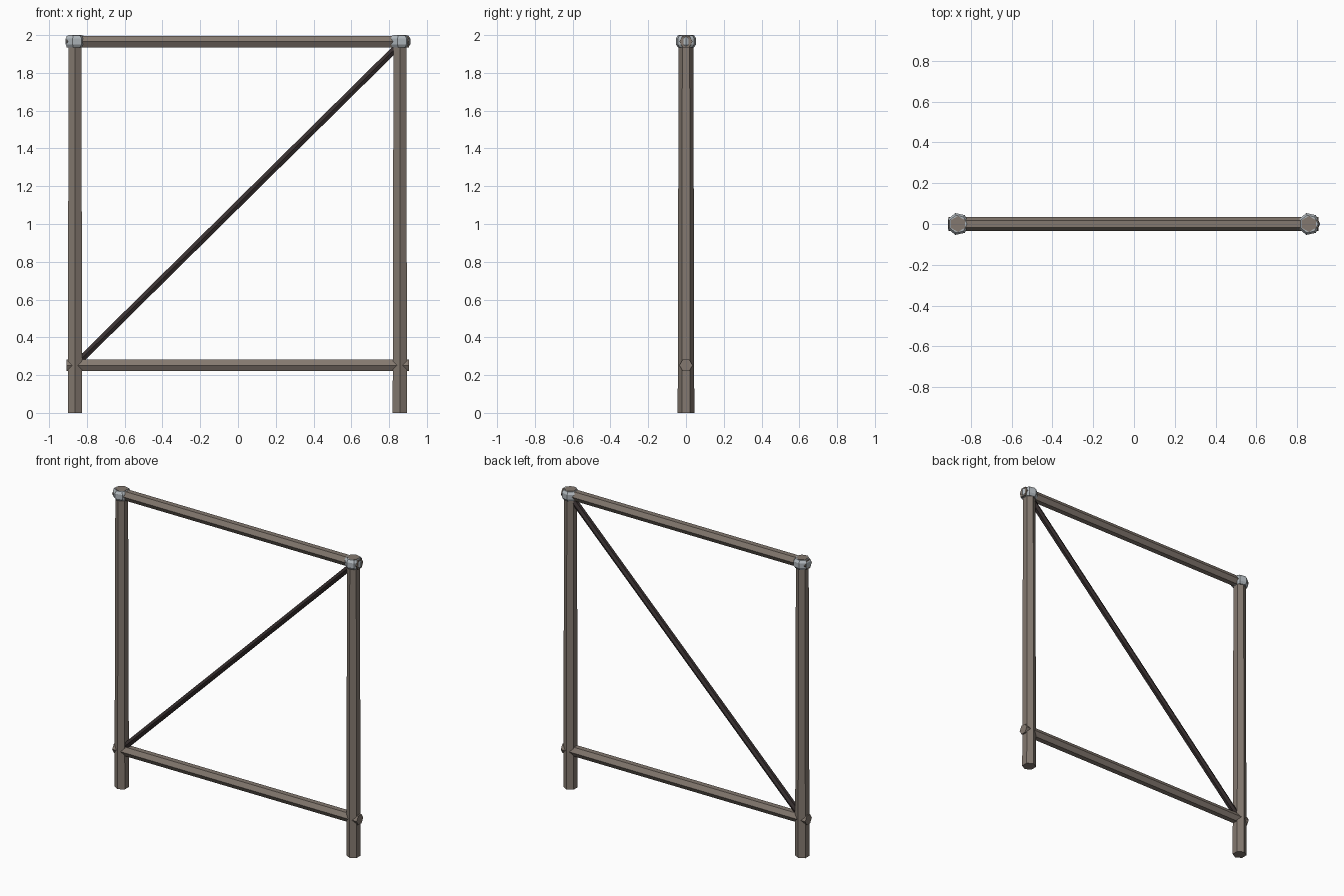
import bpy
import bmesh
import math
from mathutils import Vector

cube = bpy.data.objects.get("Cube")
if cube:
    bpy.data.objects.remove(cube, do_unlink=True)


def material(name, colour):
    mat = bpy.data.materials.new(name)
    mat.use_nodes = True
    mat.diffuse_color = (*colour, 1)
    bsdf = next(n for n in mat.node_tree.nodes if n.type == "BSDF_PRINCIPLED")
    bsdf.inputs["Base Color"].default_value = (*colour, 1)
    return mat


WOOD = material("weathered wood", (0.23, 0.19, 0.16))
DARK = material("dark brace wood", (0.04, 0.03, 0.03))
METAL = material("grey metal", (0.45, 0.49, 0.52))


def loft(name, start, end, rings, sides, mat, side_axis=(0, 1, 0)):
    """Sweep a polygon along a line; rings are (fraction, radius) pairs."""
    a, b = Vector(start), Vector(end)
    u = Vector(side_axis)
    v = (b - a).normalized().cross(u)
    bm = bmesh.new()
    loops = []
    for t, r in rings:
        loops.append([bm.verts.new(a.lerp(b, t)
                      + u * r * math.cos(math.tau * i / sides)
                      + v * r * math.sin(math.tau * i / sides))
                      for i in range(sides)])
    for low, high in zip(loops, loops[1:]):
        for i in range(sides):
            j = (i + 1) % sides
            bm.faces.new((low[i], low[j], high[j], high[i]))
    bm.faces.new(loops[0])
    bm.faces.new(loops[-1])
    bmesh.ops.recalc_face_normals(bm, faces=bm.faces)
    mesh = bpy.data.meshes.new(name)
    bm.to_mesh(mesh)
    bm.free()
    mesh.materials.append(mat)
    obj = bpy.data.objects.new(name, mesh)
    bpy.context.collection.objects.link(obj)
    return obj


# Tapered hexagonal posts, each with a seven-sided metal collar at the top
for label, x in (("left", 0.857), ("right", -0.863)):
    loft(label + "_post", (x, 0, 0), (x, 0, 2), [(0, 0.044), (1, 0.039)], 6, WOOD)
    loft(label + "_collar", (x, 0, 1.935), (x, 0, 1.998),
         [(0, 0.044), (0.25, 0.055), (0.75, 0.055), (1, 0.044)],
         7, METAL, (1, 0, 0))

# Horizontal rails poking slightly through the posts
for label, z in (("bottom", 0.252), ("top", 1.966)):
    loft(label + "_rail", (-0.909, 0, z), (0.905, 0, z),
         [(0, 0.035), (1, 0.035)], 6, WOOD)

# Thin diagonal brace
loft("diagonal_brace", (-0.845, 0, 0.27), (0.84, 0, 1.935),
     [(0, 0.021), (1, 0.021)], 6, DARK)
